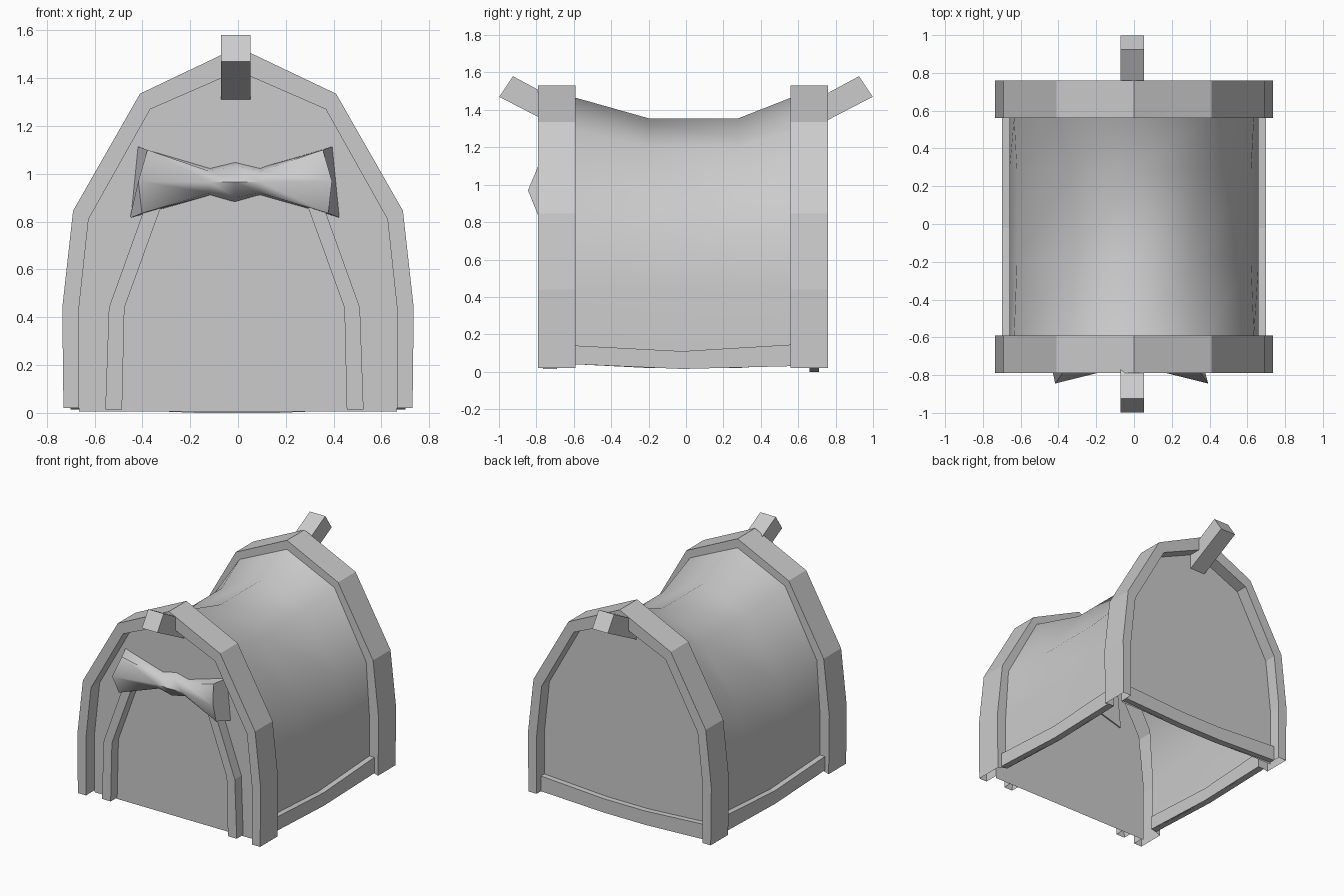
import bpy, bmesh, math
from mathutils import Vector

cube = bpy.data.objects.get("Cube")
if cube:
    bpy.data.objects.remove(cube, do_unlink=True)

canvas = bpy.data.materials.new("canvas grey")
canvas.use_nodes = True
canvas.diffuse_color = (0.6, 0.6, 0.6, 1)
canvas.node_tree.nodes["Principled BSDF"].inputs["Base Color"].default_value = (0.6, 0.6, 0.6, 1)


def loft(name, rings, loop=False, caps=False, smooth=0):
    """Skin quads between equally long point rings."""
    bm = bmesh.new()
    rows = [[bm.verts.new(p) for p in ring] for ring in rings]
    n = len(rows[0])
    for a, b in zip(rows, rows[1:]):
        for i in range(n if loop else n - 1):
            j = (i + 1) % n
            bm.faces.new((a[i], a[j], b[j], b[i]))
    if caps:
        bm.faces.new(rows[0])
        if len(rows) > 1:
            bm.faces.new(rows[-1])
    bmesh.ops.recalc_face_normals(bm, faces=bm.faces)
    mesh = bpy.data.meshes.new(name)
    bm.to_mesh(mesh)
    bm.free()
    mesh.materials.append(canvas)
    obj = bpy.data.objects.new(name, mesh)
    bpy.context.collection.objects.link(obj)
    if smooth:
        bpy.ops.object.select_all(action='DESELECT')
        obj.select_set(True)
        bpy.context.view_layer.objects.active = obj
        bpy.ops.object.shade_smooth_by_angle(angle=math.radians(smooth))
    return obj


def arch(half, y):
    """Mirror a half outline (base to ridge) into a whole arch at depth y."""
    pts = [(-x, z) for x, z in half] + [(x, z) for x, z in half[-2::-1]]
    return [(x, y, z) for x, z in pts]


outer = [(.73, .02), (.735, .44), (.69, .845), (.41, 1.335), (0, 1.53)]
inner = [(.665, .02), (.665, .44), (.625, .81), (.367, 1.27), (0, 1.43)]
cloth = [(.66, .04), (.66, .45), (.635, .82), (.38, 1.29), (0, 1.465)]
sag = [(.66, .02), (.66, .45), (.62, .80), (.33, 1.20), (0, 1.355)]
wall = [(.665, .005)] + inner[1:]

# Hollow end arches, end walls and ridge poles
for side, tip, back, panel, s in (("front", -.79, -.59, -.69, -1), ("back", .76, .56, .67, 1)):
    loft(side + "_arch", [arch(inner, panel), arch(inner, tip), arch(outer, tip),
                          arch(outer, back), arch(cloth, back)])
    loft(side + "_wall", [arch(wall, panel)], caps=True)
    pole = [(.925, 1.58), (.998, 1.47), (.66, 1.295), (.6, 1.405)]
    loft(side + "_ridge_pole", [[(x, s * y, z) for y, z in pole] for x in (-.072, .052)],
         loop=True, caps=True)

# Sagging roof and sides
loft("canvas_body", [arch(cloth, -.59), arch(sag, -.2), arch(sag, .28), arch(cloth, .56)], smooth=60)


# Sagging hems along the bottom edges
def hem(name, path):
    rings = []
    for (x0, y0), (x1, y1), low, high in path:
        rings.append([(x0, y0, low), (x1, y1, low), (x1, y1, high), (x0, y0, high)])
    loft(name, rings, loop=True, caps=True)


for side, s in (("left", 1), ("right", -1)):
    hem(side + "_hem", [((s * .65, y), (s * .7, y), low, high) for y, low, high in
                        ((-.59, .04, .14), (-.02, .015, .11), (.56, .03, .145))])
hem("back_hem", [((x, .66), (x, .71), low, high) for x, low, high in
                 ((-.665, .02, .13), (-.17, 0, .1), (.16, 0, .1), (.665, .02, .13))])

# Door trims on each side of the entrance
trim_out = [(.54, .015), (.525, .44), (.385, .83), (.33, .97)]
trim_in = [(.47, .015), (.46, .44), (.315, .84), (.26, .97)]
for side, s in (("left", 1), ("right", -1)):
    def edge(half, y):
        return [(s * x - .015, y, z) for x, z in half]
    loft(side + "_door_trim", [edge(trim_out, -.69), edge(trim_out, -.765),
                               edge(trim_in, -.765), edge(trim_in, -.69)])

# Rolled door flap, pinched in the middle; rows are (half length, y, z)
end = [(.41, -.68, 1.115), (.367, -.79, 1.1), (.405, -.845, .97), (.39, -.79, .835), (.44, -.68, .815)]
waist = [(.105, -.68, 1.025), (.105, -.735, 1.01), (.105, -.77, .965), (.105, -.735, .92), (.105, -.68, .91)]
middle = [(0, -.68, 1.05), (0, -.74, 1.035), (0, -.78, .965), (0, -.74, .9), (0, -.68, .88)]


def row(pts, s):
    return [Vector((s * x - .012, y, z)) for x, y, z in pts]


loft("rolled_door_flap", [row(end, -1), row(waist, -1), row(middle, 1), row(waist, 1), row(end, 1)],
     loop=True, caps=True, smooth=50)
